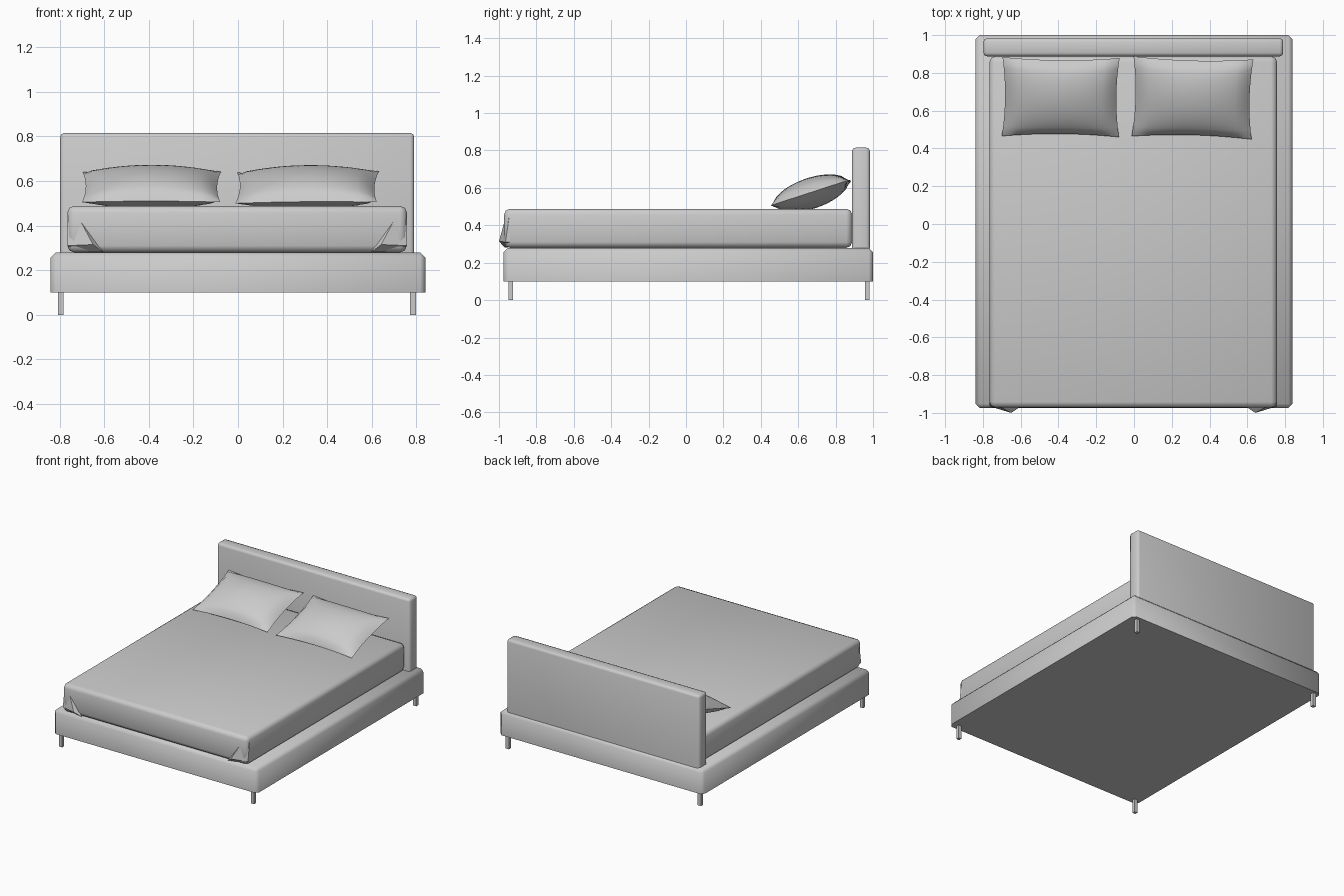
import bpy, bmesh, math
from mathutils import Matrix, Vector

if "Cube" in bpy.data.objects:
    bpy.data.objects.remove(bpy.data.objects["Cube"])


def finish(name, bm, smooth=60):
    bmesh.ops.recalc_face_normals(bm, faces=bm.faces)
    me = bpy.data.meshes.new(name)
    bm.to_mesh(me)
    bm.free()
    ob = bpy.data.objects.new(name, me)
    bpy.context.collection.objects.link(ob)
    if smooth:
        bpy.ops.object.select_all(action='DESELECT')
        ob.select_set(True)
        bpy.context.view_layer.objects.active = ob
        bpy.ops.object.shade_smooth_by_angle(angle=math.radians(smooth))
    return ob


def box(name, lo, hi, bevel=0.0, segs=1, keep_bottom=False):
    """Box between two corners, optionally with softened edges."""
    lo, hi = Vector(lo), Vector(hi)
    bm = bmesh.new()
    bmesh.ops.create_cube(bm, size=1)
    for v in bm.verts:
        v.co = Vector(((lo[i] + hi[i]) / 2 + v.co[i] * (hi[i] - lo[i]) for i in range(3)))
    if bevel:
        edges = [e for e in bm.edges
                 if not (keep_bottom and all(v.co.z < lo.z + 1e-4 for v in e.verts))]
        bmesh.ops.bevel(bm, geom=edges, offset=bevel, segments=segs, profile=0.5,
                        affect='EDGES')
    return finish(name, bm, 60 if bevel else 0)


def pillow(name, centre, width, depth, thick, tilt, turn, roll, floor):
    """Cushion: two bulging sheets joined at a pinched, pointed-corner seam."""
    n = 16
    bm = bmesh.new()
    rot = (Matrix.Rotation(turn, 4, 'Z') @ Matrix.Rotation(roll, 4, 'Y')
           @ Matrix.Rotation(tilt, 4, 'X'))
    for side in (1, -1):
        grid = []
        for j in range(n + 1):
            row = []
            for i in range(n + 1):
                u, v = 2 * i / n - 1, 2 * j / n - 1
                x = u * width / 2 * (1 - 0.05 * (1 - v * v))
                y = v * depth / 2 * (1 - 0.07 * (1 - u * u))
                z = side * thick / 2 * ((1 - u ** 2) * (1 - v ** 2)) ** 0.55
                p = rot @ Vector((x, y, z)) + Vector(centre)
                p.z = max(p.z, floor)      # rests flat on the mattress
                row.append(bm.verts.new(p))
            grid.append(row)
        for j in range(n):
            for i in range(n):
                bm.faces.new((grid[j][i], grid[j][i + 1], grid[j + 1][i + 1], grid[j + 1][i]))
    bmesh.ops.remove_doubles(bm, verts=bm.verts, dist=1e-4)
    return finish(name, bm, 50)


# Frame base and headboard
box("bed_base", (-0.84, -0.975, 0.10), (0.84, 1.0, 0.28), 0.023, 1, True)
box("headboard", (-0.797, 0.888, 0.275), (0.79, 0.983, 0.815), 0.018, 2, True)

# Mattress
box("mattress", (-0.765, -0.972, 0.28), (0.757, 0.888, 0.488), 0.03, 2)

# Folded sheet corners at the foot end
for side, label in ((-1, "left"), (1, "right")):
    bm = bmesh.new()
    edge = 0.765 if side < 0 else 0.757
    for x, y, z in ((edge, -0.945, 0.45), (edge - 0.03, -0.955, 0.475),
                    (edge - 0.115, -1.0, 0.315), (edge - 0.16, -0.97, 0.281),
                    (edge, -0.965, 0.31), (edge - 0.1, -0.955, 0.281),
                    (edge, -0.94, 0.31), (edge - 0.03, -0.94, 0.29)):
        bm.verts.new((side * x, y, z))
    res = bmesh.ops.convex_hull(bm, input=bm.verts)
    finish("sheet_fold_" + label, bm, 0)

# Pillows leaning up towards the headboard
pillow("pillow_left", (-0.388, 0.672, 0.573), 0.62, 0.44, 0.165,
       math.radians(18), math.radians(-0.5), 0.0, 0.486)
pillow("pillow_right", (0.31, 0.668, 0.571), 0.635, 0.445, 0.165,
       math.radians(18), math.radians(-1.5), math.radians(-0.5), 0.486)

# Legs
for sx, lx in ((-0.795, "left"), (0.784, "right")):
    for sy, ly in ((-0.938, "front"), (0.968, "back")):
        box(f"leg_{ly}_{lx}", (sx - 0.013, sy - 0.012, 0.0), (sx + 0.013, sy + 0.012, 0.105))
